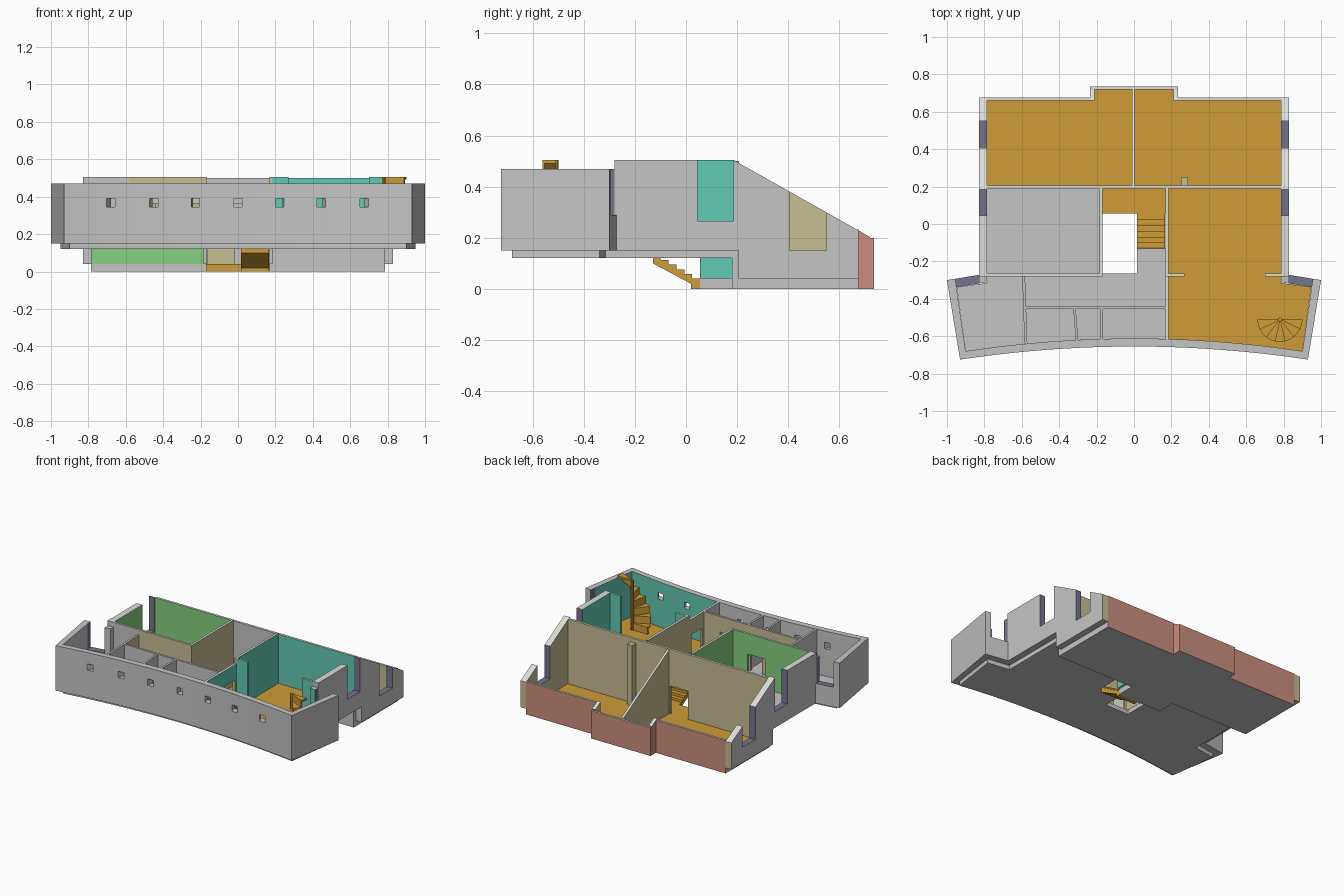
import bpy, bmesh, math
from mathutils import Vector

if "Cube" in bpy.data.objects:
    bpy.data.objects.remove(bpy.data.objects["Cube"])

def lin(c):
    c /= 255
    return c / 12.92 if c <= 0.04045 else ((c + 0.055) / 1.055) ** 2.4

MATS = {}
for n, rgb in {"grey": (197, 197, 197), "light_grey": (220, 220, 216), "orange": (205, 156, 55),
               "teal": (98, 203, 180), "green": (134, 208, 126), "beige": (200, 189, 148),
               "brick": (203, 143, 126), "slate": (116, 116, 142)}.items():
    m = bpy.data.materials.new(n)
    m.diffuse_color = (*[lin(c) for c in rgb], 1)
    m.use_nodes = True
    m.node_tree.nodes["Principled BSDF"].inputs["Base Color"].default_value = m.diffuse_color
    MATS[n] = m

def make(name, faces):
    """faces: list of (corner points, material name)"""
    bm = bmesh.new()
    used = sorted({f[1] for f in faces})
    for pts, mat in faces:
        f = bm.faces.new([bm.verts.new(p) for p in pts])
        f.material_index = used.index(mat)
    bmesh.ops.remove_doubles(bm, verts=bm.verts, dist=1e-5)
    me = bpy.data.meshes.new(name)
    bm.to_mesh(me)
    bm.free()
    for u in used:
        me.materials.append(MATS[u])
    ob = bpy.data.objects.new(name, me)
    bpy.context.collection.objects.link(ob)
    return ob

def prism(name, pts, z0, z1, top="grey", side="grey", bottom="grey", axis="z"):
    """Extrude an outline along z, or a (y, z) profile along x."""
    area = sum(a[0] * b[1] - b[0] * a[1] for a, b in zip(pts, pts[1:] + pts[:1]))
    if area < 0:
        pts = pts[::-1]
    P = (lambda p, h: (p[0], p[1], h)) if axis == "z" else (lambda p, h: (h, p[0], p[1]))
    faces = [([P(p, z1) for p in pts], top), ([P(p, z0) for p in pts[::-1]], bottom)]
    for a, b in zip(pts, pts[1:] + pts[:1]):
        faces.append(([P(a, z0), P(b, z0), P(b, z1), P(a, z1)], side(a, b) if callable(side) else side))
    return make(name, faces)

def subtract(span, holes):
    out = [span]
    for lo, hi in holes:
        out = [q for a, b in out for q in ((a, min(b, lo)), (max(a, hi), b)) if q[1] - q[0] > 1e-5]
    return out

def pick(m, s):
    return m if isinstance(m, str) else next(c for lim, c in m if s < lim)

def wall(name, at, s0, s1, z0, top, left, right, openings=(), cuts=(), cap="light_grey", ends=("grey", "grey")):
    """Wall swept along s; at(s) gives its left and right points. Openings are (s0, s1, z0, z1, reveal material)."""
    t = top if callable(top) else (lambda s: top)
    st = {s0, s1, *cuts}
    for o in openings:
        st |= {o[0], o[1]}
    for m in (left, right):
        if not isinstance(m, str):
            st |= {l for l, _ in m}
    st = sorted(s for s in st if s0 <= s <= s1)
    def spans(k, s):          # solid height ranges of column k, measured at station s
        if k < 0 or k >= len(st) - 1:
            return []
        mid = (st[k] + st[k + 1]) / 2
        return subtract((z0, t(s)), [(o[2], o[3]) for o in openings if o[0] < mid < o[1]])
    def reveal(s, z):
        for o in openings:
            if min(abs(s - o[0]), abs(s - o[1])) < 1e-5 and o[2] - 1e-5 <= z <= o[3] + 1e-5:
                return o[4]
        return "grey"
    F = []
    for k, (a, b) in enumerate(zip(st, st[1:])):
        (La, Ra), (Lb, Rb) = at(a), at(b)
        mid = (a + b) / 2
        for (la, ha), (lb, hb) in zip(spans(k, a), spans(k, b)):
            v = lambda p, z: (p[0], p[1], z)
            mt = cap if abs(ha - t(a)) < 1e-5 else next(o[4] for o in openings if o[0] < mid < o[1] and abs(o[2] - ha) < 1e-5)
            F += [([v(Ra, la), v(Rb, lb), v(Rb, hb), v(Ra, ha)], pick(right, mid)),
                  ([v(Lb, lb), v(La, la), v(La, ha), v(Lb, hb)], pick(left, mid)),
                  ([v(Ra, ha), v(Rb, hb), v(Lb, hb), v(La, ha)], mt),
                  ([v(La, la), v(Lb, lb), v(Rb, lb), v(Ra, la)], "grey")]
            for lo, hi in subtract((la, ha), spans(k - 1, a)):
                m = ends[0] if k == 0 else reveal(a, (lo + hi) / 2)
                if m: F.append(([v(La, lo), v(Ra, lo), v(Ra, hi), v(La, hi)], m))
            for lo, hi in subtract((lb, hb), spans(k + 1, b)):
                m = ends[1] if k == len(st) - 2 else reveal(b, (lo + hi) / 2)
                if m: F.append(([v(Rb, lo), v(Lb, lo), v(Lb, hi), v(Rb, hi)], m))
    return make(name, F)

def wall_x(name, x0, x1, y0, y1, z0, top, back, front, **k):
    return wall(name, lambda s: ((s, y1), (s, y0)), x0, x1, z0, top, back, front, **k)

def wall_y(name, y0, y1, x0, x1, z0, top, left, right, **k):
    return wall(name, lambda s: ((x0, s), (x1, s)), y0, y1, z0, top, left, right, **k)

def lerp(a, b, f):
    return (a[0] + (b[0] - a[0]) * f, a[1] + (b[1] - a[1]) * f)

def roof(y):
    return 0.505 if y < 0.185 else 0.505 - 0.31 * (y - 0.185) / 0.55

outer = lambda x: -0.655 - 0.07 * (x / 0.93) ** 2
inner = lambda x: -0.612 - 0.068 * (x / 0.9) ** 2
F0, FT, HT = 0.15, 0.47, 0.505      # upper floor, wing wall top, house wall top
DOOR = 0.36

# lower floor with landing
prism("lower_floor", [(-.785, .185), (-.17, .185), (-.17, .055), (.17, .055), (.17, .185), (.785, .185),
                      (.785, .66), (.21, .66), (.21, .72), (-.21, .72), (-.21, .66), (-.785, .66)],
      0, .04, top="orange", side=lambda a, b: "orange" if a[1] < .1 and b[1] < .1 else "grey")
prism("floor_step_riser", [(.175, .18), (.785, .18), (.785, .19), (.175, .19)], 0, .12)

# upper floors, left with stairwell notch
n = 16
arcL = [(x, inner(x)) for x in [-.9 + 1.076 * i / n for i in range(n + 1)]]
arcR = [(x, inner(x)) for x in [.176 + .724 * i / n for i in range(n + 1)]]
prism("upper_floor_left", arcL + [(.176, -.13), (.015, -.13), (.015, -.265), (-.17, -.265), (-.17, .19),
                                  (-.785, .19), (-.785, -.315), (-.948, -.338)], .12, F0)
prism("upper_floor_right", arcR + [(.948, -.338), (.785, -.315), (.785, .19), (.176, .19)], .12, F0, top="orange")

# curved front wall with seven small windows
wins = [(x - .022, x + .022, .345, .39, "grey") for x in (-.68, -.45, -.227, 0, .223, .445, .675)]
wall("front_wall", lambda s: ((s * .9 / .93, inner(s * .9 / .93)), (s, outer(s))), -.93, .93, F0, FT,
     [(.18, "grey"), (9, "teal")], "grey", openings=wins, cuts=[-.93 + 1.86 * i / 20 for i in range(21)],
     cap="grey", ends=(None, None))

for sg, side, colour in ((-1, "left", "green"), (1, "right", "teal")):
    room = "teal" if sg > 0 else "grey"
    # slanted wing side wall
    def at(s, sg=sg):
        f = (s + .725) / .425
        o, i = lerp((.93, -.725), (1, -.30), f), lerp((.90, -.68), (.956, -.293), f)
        return tuple(sorted([(o[0] * sg, o[1]), (i[0] * sg, i[1])]))
    inn = [(-.35, room), (9, "slate")]
    wall(side + "_wing_side_wall", at, -.725, -.30, F0, FT, inn if sg > 0 else "grey",
         "grey" if sg > 0 else inn, cap="grey", ends=(None, "grey"))
    # wing back wall with open window notch
    def at(s, sg=sg):
        f = (abs(s) - .785) / .171
        b, a = lerp((.785, -.265), (.956, -.293), f), lerp((.785, -.311), (.949, -.338), f)
        return (b[0] * sg, b[1]), (a[0] * sg, a[1])
    lo, hi = sorted((.785 * sg, .956 * sg))
    w = sorted((.83 * sg, .956 * sg))
    wall(side + "_wing_back_wall", at, lo, hi, F0, FT, "grey", room, openings=[(*w, .29, 9, "slate")], cap="grey")
    # house side wall with two open window notches
    x0, x1 = sorted((.785 * sg, .83 * sg))
    inn = [(.195, colour), (9, "beige")]
    wall_y(side + "_house_wall", -.28, .675, x0, x1, .04, roof, inn if sg > 0 else "grey",
           "grey" if sg > 0 else inn, cuts=[.185], ends=("grey", "beige"),
           openings=[(-.28, .205, 0, F0, "grey"), (.045, .185, .265, 9, "slate"), (.405, .55, .15, 9, "slate")])
    # brick back wall and bay return
    x0, x1 = sorted((.785 * sg, .235 * sg))
    wall_x(side + "_back_wall", x0, x1, .66, .675, 0, roof(.667), "brick", "beige")
    x0, x1 = sorted((.21 * sg, .235 * sg))
    wall_y(side + "_bay_return", .66, .72, x0, x1, 0, roof, "beige" if sg > 0 else "brick",
           "brick" if sg > 0 else "beige", ends=("beige", None))
wall_x("bay_wall", -.235, .235, .72, .735, 0, roof(.727), "brick", "beige", ends=("brick", "brick"))

# wall between upper and lower floors, with two doorways
wall_x("cross_wall", -.785, .785, .19, .207, .04, .5, "beige", [(-.18, "green"), (.175, "grey"), (9, "teal")],
       openings=[(-.16, -.02, 0, .24, "beige"), (.02, .16, 0, .24, "beige")])
wall_y("back_partition", .207, .72, -.012, .004, .04, roof, "beige", "beige")
prism("chimney_pillar", [(.25, .207), (.29, .207), (.29, .25), (.25, .25)], .04, .47, "beige", "beige", "beige")

# stairwell and room walls
under = [(-.28, .055, 0, F0, "grey")]
wall_y("stairwell_left_wall", -.28, .19, -.185, -.168, .04, HT, "green", "beige", openings=under, ends=("beige", None))
wall_y("stairwell_right_wall", -.28, .19, .168, .185, .04, HT, "beige", "teal", openings=under, ends=("beige", None))
wall_y("hall_end_wall", -.615, -.28, .168, .185, F0, FT, [(-.455, "grey"), (9, "beige")], "teal",
       openings=[(-.42, -.30, 0, DOOR, "beige")])
wall_x("left_room_front_wall", -.785, -.185, -.28, -.265, F0, HT, "green", [(-.58, "grey"), (9, "beige")],
       openings=[(-.44, -.30, 0, DOOR, "grey")])
for nm, a, b in (("inner", .185, .27), ("outer", .70, .785)):
    wall_x("right_room_stub_" + nm, a, b, -.28, -.265, F0, HT, "teal", "teal", ends=("teal", "teal"))

# wing partitions and hall wall
def slanted(name, p, q, t, left, right, **k):
    def at(s):
        c = lerp(p, q, (s - p[1]) / (q[1] - p[1]))
        return (c[0] - t / 2, s), (c[0] + t / 2, s)
    return wall(name, at, p[1], q[1], F0, FT, left, right, cap="grey", **k)
slanted("wing_partition", (-.578, -.638), (-.59, -.28), .015, "grey", [(-.44, "grey"), (9, "beige")],
        openings=[(-.42, -.30, 0, DOOR, "grey")])
slanted("small_room_partition_a", (-.305, -.619), (-.318, -.455), .013, "grey", "grey")
slanted("small_room_partition_b", (-.174, -.614), (-.174, -.455), .015, "grey", "grey")
wall_x("hall_wall", -.578, .168, -.455, -.44, F0, FT, "beige", "grey", cap="grey",
       openings=[(-.50, -.38, 0, DOOR, "beige"), (-.29, -.20, 0, DOOR, "beige"), (-.08, .04, 0, DOOR, "beige")])

# straight stairs down to the landing
prof, k = [(-.13, .15)], 6
for i in range(k):
    z = .15 - .11 * (i + 1) / k
    prof += [(-.13 + .185 * i / k, z)] if i else [(-.129, z)]
    prof += [(-.13 + .185 * (i + 1) / k, z)]
prism("straight_stairs", prof + [(.055, 0), (.02, 0), (.02, .02), (-.13, .10)], .015, .165,
      "orange", "orange", "orange", axis="x")

# spiral stair
C, R, N = Vector((.78, -.51)), .12, 7
pt = lambda a, r: (C.x + r * math.cos(a), C.y + r * math.sin(a))
for i in range(N):
    a0, a1 = math.pi * (1 + i / N), math.pi * (1 + (i + 1) / N)
    zt = F0 + (HT - F0) * (i + 1) / N
    fan = [pt(a0 + (a1 - a0) * j / 4, R) for j in range(5)]
    prism(f"spiral_tread_{i + 1}", [tuple(C)] + fan, zt - .014, zt, "orange", "orange", "orange")
    prism(f"spiral_riser_{i + 1}", [tuple(C), pt(a0, R), pt(a0 + .08, R), pt(a0 + .6, .012)],
          zt - (HT - F0) / N, zt - .014, "orange", "orange", "orange")
prism("spiral_pole", [pt(math.tau * j / 10, .011) for j in range(10)], F0, HT, "orange", "orange", "orange")
